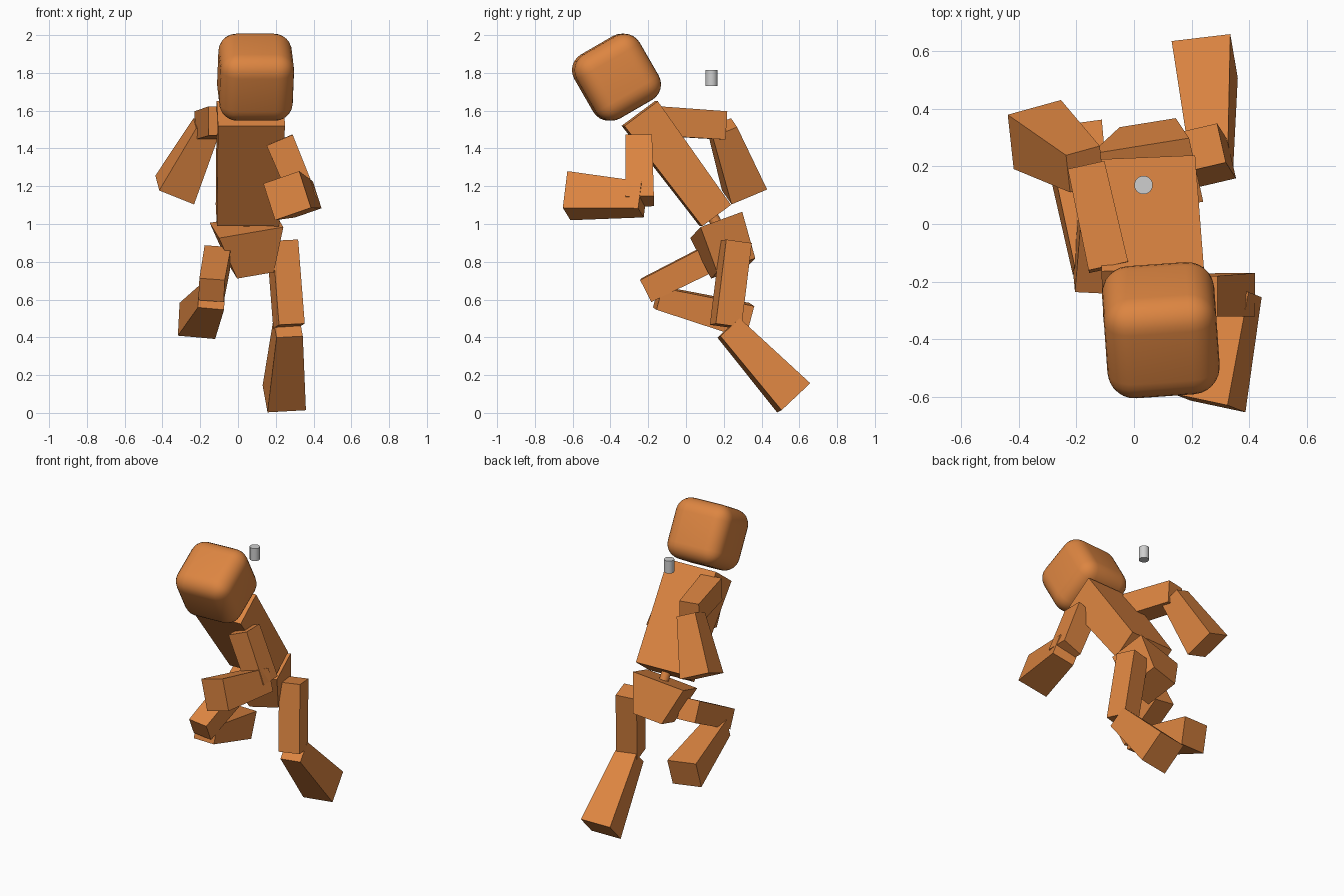
import bpy, bmesh, math
from mathutils import Vector, Matrix

if "Cube" in bpy.data.objects:
    bpy.data.objects.remove(bpy.data.objects["Cube"])


def material(name, rgb):
    m = bpy.data.materials.new(name)
    m.diffuse_color = (*rgb, 1)
    m.use_nodes = True
    m.node_tree.nodes["Principled BSDF"].inputs["Base Color"].default_value = m.diffuse_color
    return m


ORANGE = material("orange", (0.72, 0.235, 0.053))
GREY = material("light grey", (0.62, 0.62, 0.62))


def finish(name, bm, mat):
    bmesh.ops.recalc_face_normals(bm, faces=bm.faces)
    me = bpy.data.meshes.new(name)
    bm.to_mesh(me)
    bm.free()
    me.materials.append(mat)
    ob = bpy.data.objects.new(name, me)
    bpy.context.collection.objects.link(ob)
    return ob


def block(name, p0, p1, side, size0, size1):
    """Tapered block from p0 to p1; sizes are (along side, across side)."""
    p0, p1, side = Vector(p0), Vector(p1), Vector(side)
    axis = (p1 - p0).normalized()
    u = (side - axis * side.dot(axis)).normalized()
    v = axis.cross(u)
    bm = bmesh.new()
    rings = []
    for p, (w, d) in ((p0, size0), (p1, size1)):
        rings.append([bm.verts.new(p + u * w * a / 2 + v * d * b / 2)
                      for a, b in ((-1, -1), (1, -1), (1, 1), (-1, 1))])
    for r in rings:
        bm.faces.new(r)
    for i in range(4):
        j = (i + 1) % 4
        bm.faces.new((rings[0][i], rings[0][j], rings[1][j], rings[1][i]))
    return finish(name, bm, ORANGE)


def cylinder(name, centre, radius, height, mat, tilt=0):
    bm = bmesh.new()
    bmesh.ops.create_cone(bm, cap_ends=True, segments=24, radius1=radius,
                          radius2=radius, depth=height,
                          matrix=Matrix.Translation(centre) @ Matrix.Rotation(tilt, 4, 'X'))
    ob = finish(name, bm, mat)
    smooth(ob, 40)


def smooth(ob, angle):
    bpy.ops.object.select_all(action='DESELECT')
    ob.select_set(True)
    bpy.context.view_layer.objects.active = ob
    bpy.ops.object.shade_smooth_by_angle(angle=math.radians(angle))


# Head: rounded cube tipped forward
bm = bmesh.new()
bmesh.ops.create_cube(bm, size=1, matrix=Matrix.Diagonal((0.39, 0.385, 0.39, 1)))
bmesh.ops.bevel(bm, geom=bm.edges[:], offset=0.095, segments=6, profile=0.5, affect='EDGES')
bm.transform(Matrix.Translation((0.093, -0.368, 1.777))
             @ Matrix.Rotation(math.radians(4), 4, 'Z')
             @ Matrix.Rotation(math.radians(30), 4, 'X'))
smooth(finish("head", bm, ORANGE), 50)

# Trunk
block("torso", (0.05, 0.155, 1.045), (0.068, -0.245, 1.585), (1, 0.04, 0),
      (0.33, 0.19), (0.355, 0.22))
block("pelvis", (0.045, 0.16, 0.995), (0.07, 0.25, 0.765), (0.96, 0.2, 0.04),
      (0.35, 0.24), (0.2, 0.22))
cylinder("waist_joint", (0.05, 0.155, 1.015), 0.03, 0.11, ORANGE, math.radians(30))

# Arm swung backwards
block("back_upper_arm", (-0.088, -0.15, 1.545), (-0.165, 0.2, 1.522), (1, 0.22, 0),
      (0.14, 0.155), (0.13, 0.15))
block("back_forearm", (-0.17, 0.19, 1.51), (-0.335, 0.31, 1.18), (0.19, 0.05, -0.07),
      (0.13, 0.14), (0.205, 0.205))

# Arm swung forwards
block("front_upper_arm", (0.22, -0.25, 1.445), (0.355, -0.245, 1.12), (0.9, 0, 0.4),
      (0.15, 0.14), (0.14, 0.15))
block("front_forearm", (0.35, -0.23, 1.13), (0.26, -0.62, 1.15), (0.185, -0.045, 0.065),
      (0.15, 0.15), (0.205, 0.205))

# Leg pushing off behind
block("back_thigh", (0.235, 0.265, 0.905), (0.27, 0.21, 0.46), (0.97, 0.22, 0),
      (0.14, 0.14), (0.14, 0.14))
block("back_shin", (0.265, 0.225, 0.45), (0.245, 0.57, 0.08), (0.2, 0.02, 0.015),
      (0.14, 0.14), (0.205, 0.21))

# Leg lifted in front
block("front_thigh", (-0.11, 0.13, 0.82), (-0.14, -0.21, 0.65), (1, -0.1, -0.1),
      (0.14, 0.14), (0.135, 0.13))
block("front_shin", (-0.14, -0.15, 0.61), (-0.215, 0.325, 0.487), (0.2, 0.035, -0.02),
      (0.14, 0.12), (0.2, 0.18))

# Small floating peg behind the head
cylinder("peg", (0.033, 0.135, 1.772), 0.032, 0.085, GREY)
